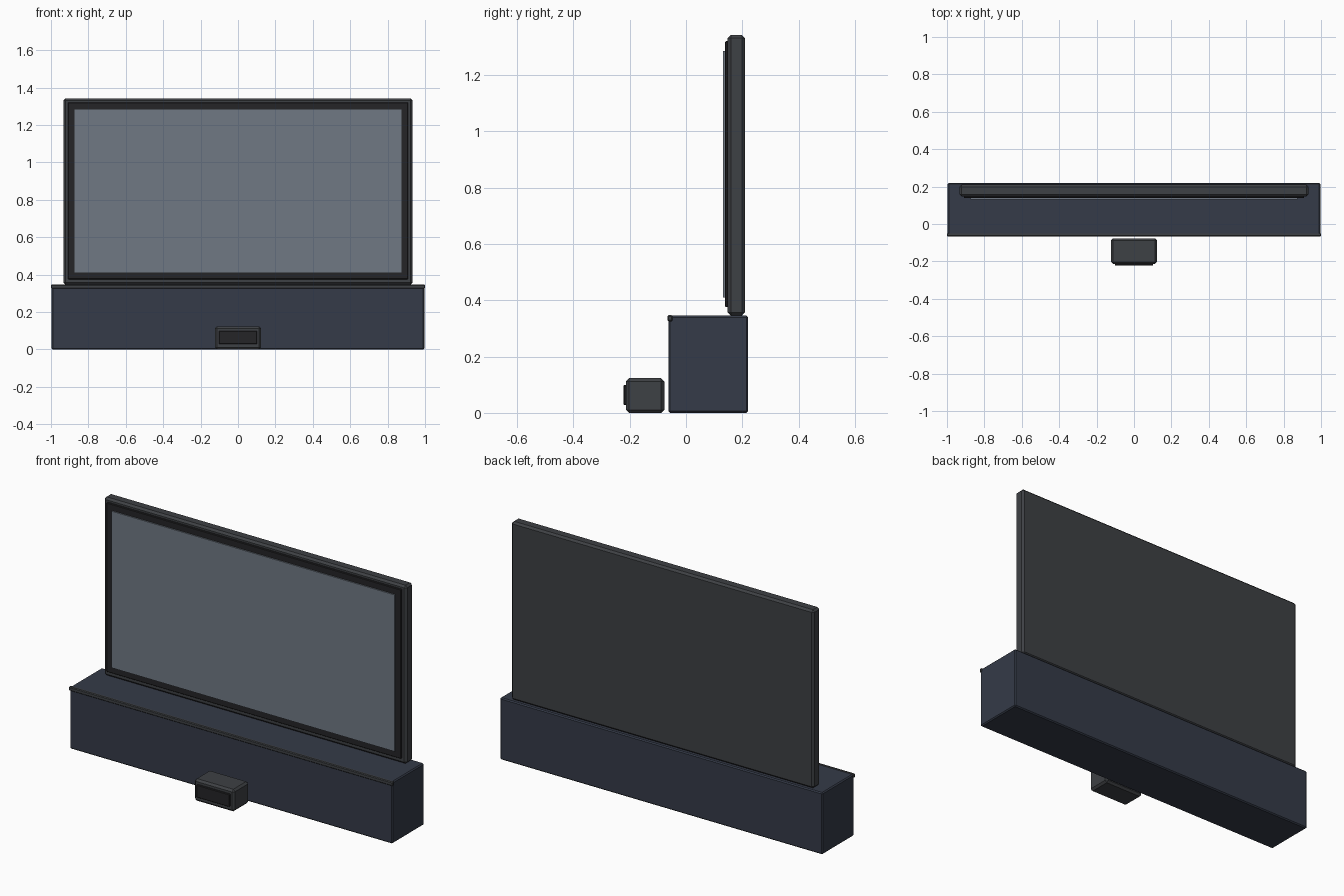
import bpy

if "Cube" in bpy.data.objects:
    bpy.data.objects.remove(bpy.data.objects["Cube"])


def material(name, color):
    m = bpy.data.materials.new(name)
    m.diffuse_color = color
    m.use_nodes = True
    m.node_tree.nodes["Principled BSDF"].inputs["Base Color"].default_value = m.diffuse_color
    return m


NAVY = material("navy", (0.035, 0.043, 0.065, 1))
CHARCOAL = material("charcoal", (0.048, 0.052, 0.058, 1))
BLACK = material("black", (0.018, 0.018, 0.02, 1))
GLASS = material("glass", (0.16, 0.19, 0.23, 0.6))


def box(name, x, y, z, mat, bevel=0.0):
    """Box centred on x with half width x, spanning y and z ranges, with chamfered edges."""
    bpy.ops.mesh.primitive_cube_add(size=1, location=(0, sum(y) / 2, sum(z) / 2))
    ob = bpy.context.object
    ob.name = name
    ob.scale = (2 * x, y[1] - y[0], z[1] - z[0])
    bpy.ops.object.transform_apply(location=False, rotation=False, scale=True)
    ob.data.materials.append(mat)
    if bevel:
        mod = ob.modifiers.new("chamfer", "BEVEL")
        mod.width = bevel
        mod.segments = 1
    return ob


# Low cabinet with a trim strip along its front top edge
box("cabinet", 0.996, (-0.062, 0.22), (0.0, 0.345), NAVY, 0.006)
box("cabinet_trim", 1.0, (-0.066, -0.048), (0.325, 0.347), CHARCOAL, 0.004)

# Television: body, raised bezel and screen
box("tv_body", 0.934, (0.148, 0.21), (0.346, 1.341), CHARCOAL, 0.011)
box("tv_bezel", 0.91, (0.139, 0.152), (0.375, 1.32), BLACK, 0.003)
box("tv_screen", 0.875, (0.132, 0.14), (0.41, 1.284), GLASS)

# Small box in front of the cabinet with a dark front panel
box("small_box", 0.123, (-0.213, -0.077), (0.0, 0.123), CHARCOAL, 0.011)
box("small_box_panel", 0.102, (-0.222, -0.208), (0.028, 0.099), BLACK, 0.003)
